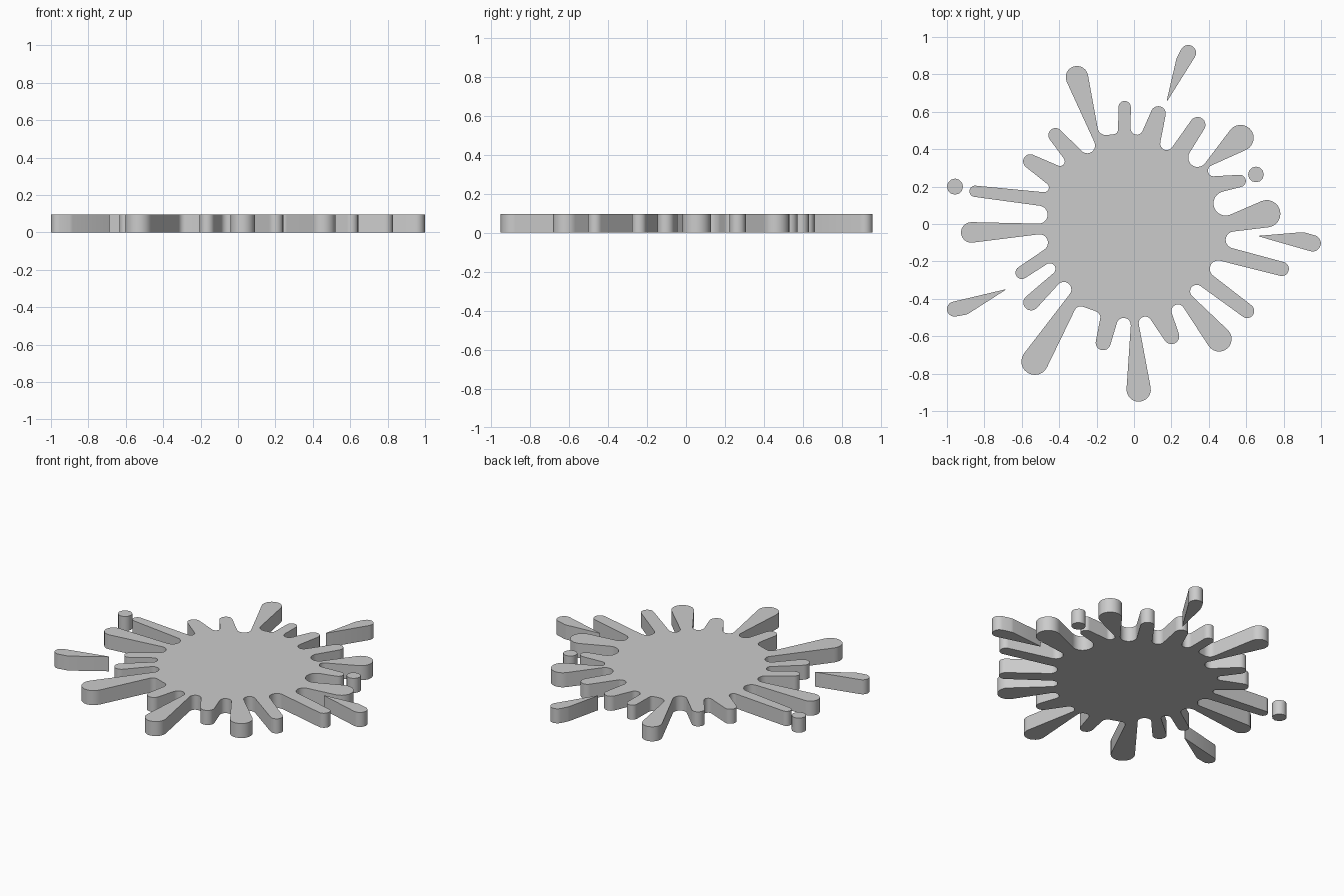
import bpy, bmesh
from math import atan2, acos, hypot, cos, sin, pi, ceil

if "Cube" in bpy.data.objects:
    bpy.data.objects.remove(bpy.data.objects["Cube"])

HEIGHT = 0.095


def belt(circles, step=0.3):
    """Outline wrapped round a chain of circles (negative radius = hollow)."""
    n = len(circles)
    leave = []
    for i in range(n):
        x1, y1, r1 = circles[i]
        x2, y2, r2 = circles[(i + 1) % n]
        dx, dy = x2 - x1, y2 - y1
        k = max(-1, min(1, (r1 - r2) / hypot(dx, dy)))
        leave.append(atan2(dy, dx) - acos(k))
    pts = []
    for i, (x, y, r) in enumerate(circles):
        a, b = leave[i - 1], leave[i]
        turn = (b - a) % (2 * pi)
        if turn > 1.8 * pi:
            turn -= 2 * pi
        if r < 0:
            turn = -((a - b) % (2 * pi))
            if turn < -1.8 * pi:
                turn += 2 * pi
        steps = max(1, ceil(abs(turn) / step))
        for s in range(steps + 1):
            t = a + turn * s / steps
            pts.append((x + r * cos(t), y + r * sin(t)))
    return pts


def slab(name, pts):
    """Flat outline extruded upwards from the ground."""
    bm = bmesh.new()
    face = bm.faces.new([bm.verts.new((x, y, 0)) for x, y in pts])
    top = bmesh.ops.extrude_face_region(bm, geom=[face], use_keep_orig=True)
    for v in [g for g in top["geom"] if isinstance(g, bmesh.types.BMVert)]:
        v.co.z = HEIGHT
    bmesh.ops.remove_doubles(bm, verts=bm.verts, dist=0.0005)
    bmesh.ops.recalc_face_normals(bm, faces=bm.faces)
    big = [f for f in bm.faces if len(f.verts) > 4]
    bmesh.ops.triangulate(bm, faces=big)
    me = bpy.data.meshes.new(name)
    bm.to_mesh(me)
    bm.free()
    ob = bpy.data.objects.new(name, me)
    bpy.context.collection.objects.link(ob)
    bpy.ops.object.select_all(action='DESELECT')
    ob.select_set(True)
    bpy.context.view_layer.objects.active = ob
    bpy.ops.object.shade_smooth_by_angle(angle=0.6)
    return ob


# main splat: arm tips (positive radius) alternating with hollows (negative)
SPLAT = [
    (.71, .055, .073), (.49, .11, -.065),
    (.565, .23, .033), (.425, .285, -.03),
    (.57, .46, .07), (.34, .355, -.05),
    (.34, .53, .042), (.175, .43, -.035),
    (.13, .59, .04), (.015, .51, -.033),
    (-.05, .625, .033), (-.11, .505, -.025), (-.15, .52, -.045),
    (-.305, .785, .06), (-.25, .42, -.042),
    (-.42, .475, .038), (-.395, .335, -.025),
    (-.555, .335, .038), (-.48, .195, -.025),
    (-.85, .175, .03), (-.51, .05, -.048),
    (-.87, -.045, .055), (-.505, -.1, -.045),
    (-.6, -.26, .034), (-.45, -.24, -.03),
    (-.55, -.42, .042), (-.375, -.35, -.04),
    (-.53, -.735, .072), (-.285, -.475, -.035), (-.215, -.5, -.035),
    (-.165, -.635, .04), (-.055, -.54, -.038),
    (.025, -.885, .065), (.06, -.53, -.035),
    (.2, -.6, .042), (.235, -.465, -.035),
    (.455, -.615, .067), (.335, -.36, -.035),
    (.605, -.465, .038), (.45, -.24, -.045),
    (.79, -.24, .038), (.535, -.085, -.045),
]
slab("splat_body", belt(SPLAT))

# loose teardrops: round end, then pointed end
for i, drop in enumerate([
    [(.29, .915, .042), (.275, .87, .05), (.177, .66, .002)],
    [(.955, -.103, .044), (.9, -.092, .048), (.67, -.065, .002)],
    [(-.96, -.455, .04), (-.91, -.438, .048), (-.69, -.352, .002)],
]):
    slab(f"teardrop_{i + 1}", belt(drop))

# small round droplets
for i, (x, y, r) in enumerate([(-.957, .2, .043), (.652, .265, .042)]):
    slab(f"round_droplet_{i + 1}",
         [(x + r * cos(k * pi / 6), y + r * sin(k * pi / 6)) for k in range(12)])
